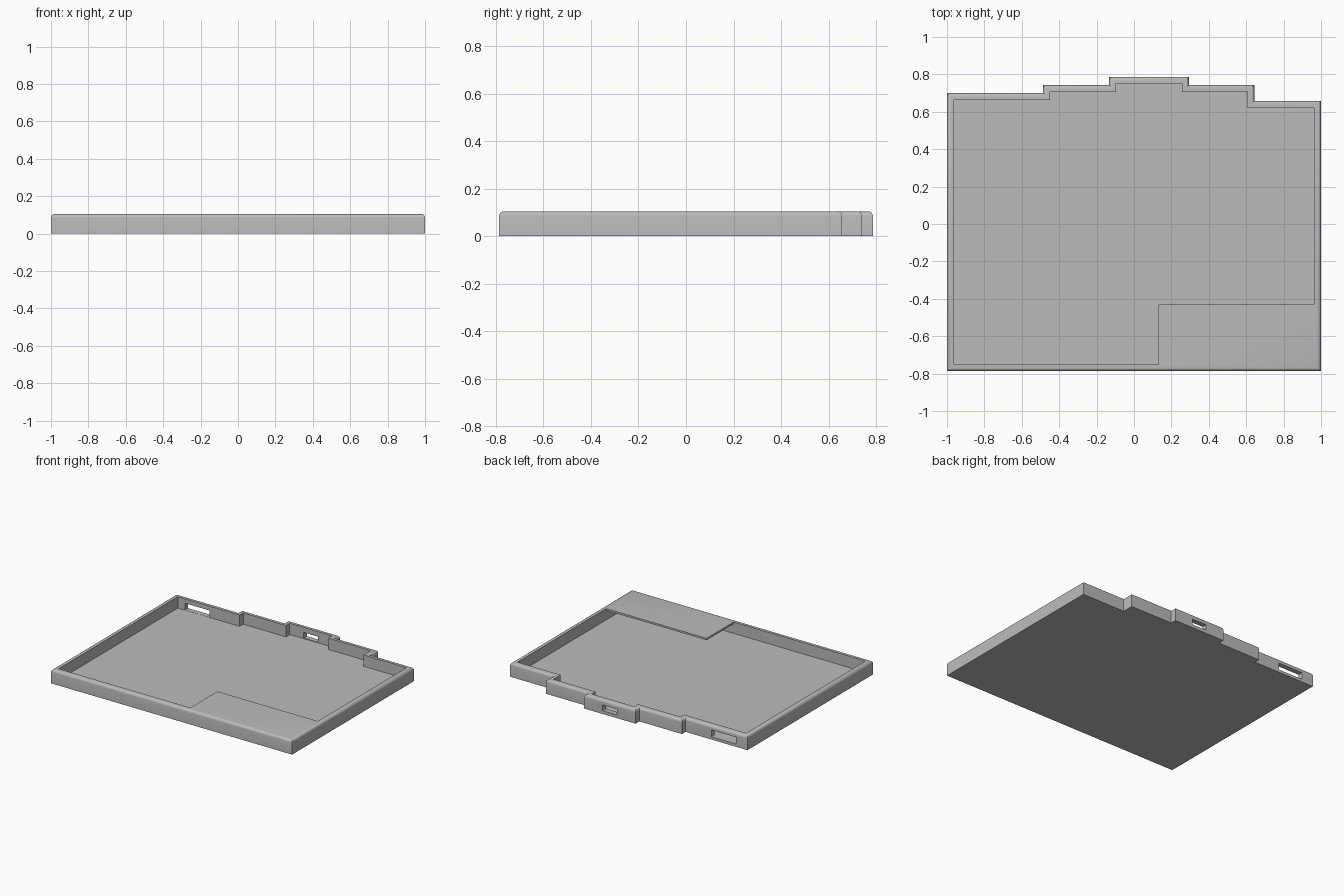
import bpy
import bmesh

default = bpy.data.objects.get("Cube")
if default:
    bpy.data.objects.remove(default, do_unlink=True)

HEIGHT, FLOOR, WALL, LID, ROUND = 0.105, 0.02, 0.037, 0.014, 0.02

grey = bpy.data.materials.new("plain grey")
grey.use_nodes = True
grey.diffuse_color = (0.5, 0.5, 0.5, 1)
grey.node_tree.nodes["Principled BSDF"].inputs["Base Color"].default_value = grey.diffuse_color


def prism(name, outline, z0, z1, bevel=0):
    """Extrude a counter-clockwise outline; optionally round its top edges."""
    bm = bmesh.new()
    base = bm.faces.new([bm.verts.new((x, y, z0)) for x, y in outline])
    top = bmesh.ops.extrude_face_region(bm, geom=[base], use_keep_orig=True)["geom"]
    for v in top:
        if isinstance(v, bmesh.types.BMVert):
            v.co.z = z1
    bmesh.ops.recalc_face_normals(bm, faces=bm.faces)
    if bevel:
        rim = [e for e in bm.edges if all(v.co.z > z1 - 1e-5 for v in e.verts)]
        bmesh.ops.bevel(bm, geom=rim, offset=bevel, segments=4, profile=0.5,
                        affect='EDGES', clamp_overlap=True)
    mesh = bpy.data.meshes.new(name)
    bm.to_mesh(mesh)
    bm.free()
    mesh.materials.append(grey)
    obj = bpy.data.objects.new(name, mesh)
    bpy.context.collection.objects.link(obj)
    return obj


def box(name, x0, x1, y0, y1, z0, z1):
    return prism(name, [(x0, y0), (x1, y0), (x1, y1), (x0, y1)], z0, z1)


def cut(target, cutter):
    """Subtract the cutter, then discard it."""
    mod = target.modifiers.new("cut", 'BOOLEAN')
    mod.operation, mod.solver, mod.object = 'DIFFERENCE', 'EXACT', cutter
    bpy.context.view_layer.objects.active = target
    bpy.ops.object.modifier_apply(modifier=mod.name)
    bpy.data.objects.remove(cutter, do_unlink=True)


def inset(outline, d):
    """Offset an axis-aligned counter-clockwise outline inward."""
    result = []
    for i, (x, y) in enumerate(outline):
        shift = [0, 0]
        for (ax, ay), (bx, by) in ((outline[i - 1], (x, y)),
                                   ((x, y), outline[(i + 1) % len(outline)])):
            if abs(bx - ax) > abs(by - ay):
                shift[1] = d if bx > ax else -d
            else:
                shift[0] = -d if by > ay else d
        result.append((x + shift[0], y + shift[1]))
    return result


# Stepped outline of the tray
outline = [(-1, -0.787), (1, -0.787), (1, 0.657), (0.643, 0.657), (0.643, 0.742),
           (0.293, 0.742), (0.293, 0.787), (-0.133, 0.787), (-0.133, 0.742),
           (-0.487, 0.742), (-0.487, 0.7), (-1, 0.7)]
tray = prism("tray", outline, 0, HEIGHT, ROUND)

# Hollow, leaving the corner cover plate in place
cavity = prism("cavity", inset(outline, WALL), FLOOR, HEIGHT + 0.1)
cut(cavity, box("cover_space", 0.13, 1.2, -1, -0.43, HEIGHT - LID, 1))
cut(tray, cavity)

# Port openings through the back wall
cut(tray, box("wide_port", -0.905, -0.7, 0.6, 0.8, FLOOR + 0.001, 0.072))
cut(tray, box("small_port", 0.02, 0.14, 0.72, 0.9, 0.025, 0.067))

# Smooth rounding with sharp corners
bpy.ops.object.select_all(action='DESELECT')
tray.select_set(True)
bpy.context.view_layer.objects.active = tray
bpy.ops.object.shade_smooth_by_angle(angle=0.6)
